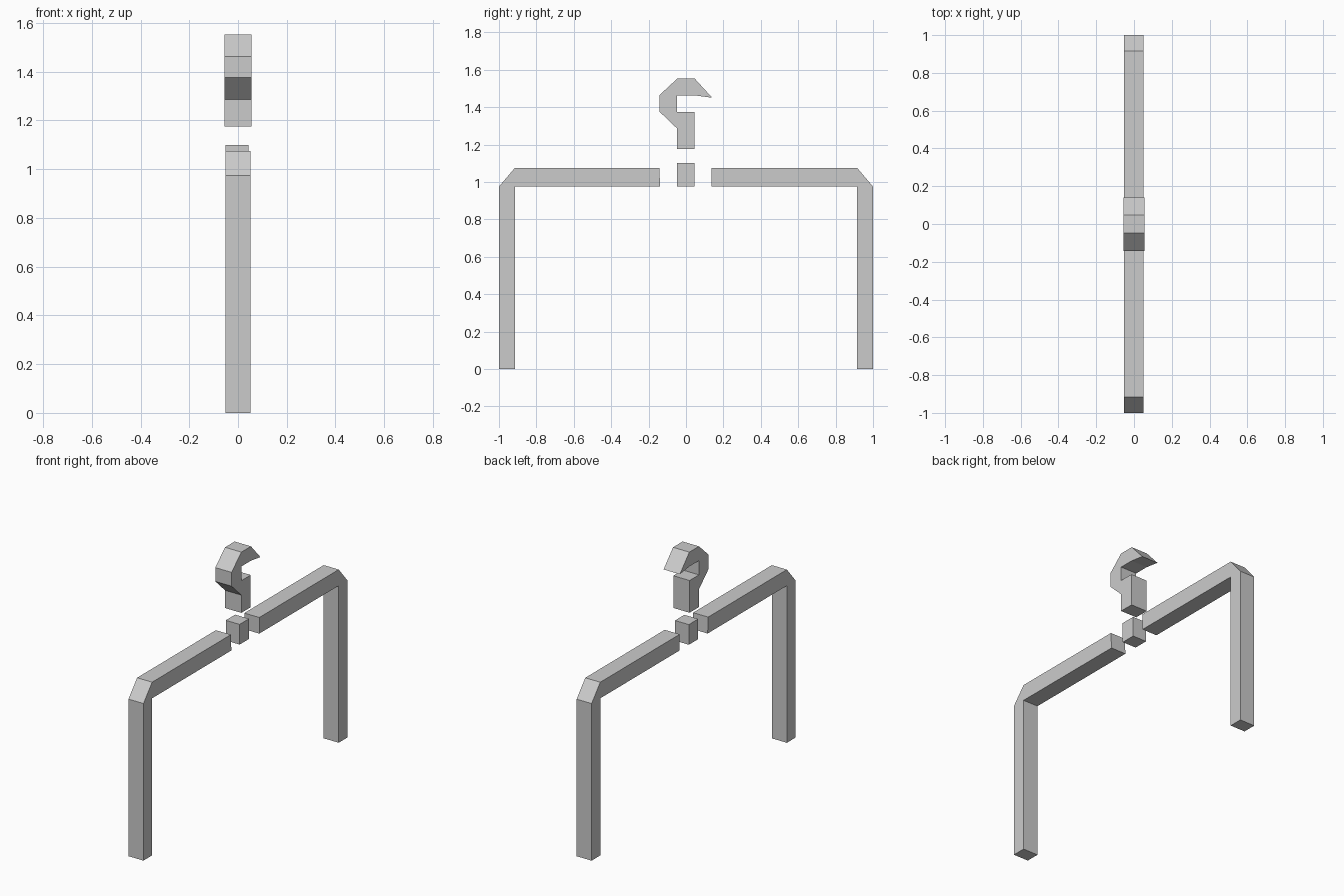
import bpy, bmesh

if "Cube" in bpy.data.objects:
    bpy.data.objects.remove(bpy.data.objects["Cube"])


def extrude_profile(name, points, x0, x1):
    """Solid made from a (y, z) outline, extruded along x."""
    bm = bmesh.new()
    face = bm.faces.new([bm.verts.new((x0, y, z)) for y, z in points])
    result = bmesh.ops.extrude_face_region(bm, geom=[face])
    moved = [v for v in result["geom"] if isinstance(v, bmesh.types.BMVert)]
    bmesh.ops.translate(bm, verts=moved, vec=(x1 - x0, 0, 0))
    bmesh.ops.recalc_face_normals(bm, faces=bm.faces)
    mesh = bpy.data.meshes.new(name)
    bm.to_mesh(mesh)
    bm.free()
    obj = bpy.data.objects.new(name, mesh)
    bpy.context.collection.objects.link(obj)
    return obj


# Two bent arms: upright leg, chamfered corner and horizontal bar
for name, side, end_low, end_top in (("front_arm", -1, 0.138, 0.143),
                                     ("back_arm", 1, 0.136, 0.136)):
    outline = [(1, 0), (1, 0.975), (0.915, 1.075), (end_top, 1.075),
               (end_low, 0.975), (0.915, 0.975), (0.915, 0)]
    extrude_profile(name, [(side * y, z) for y, z in outline], -0.052, 0.051)

# Small centre block between the arms
extrude_profile("centre_block",
                [(-0.047, 0.975), (0.045, 0.975), (0.045, 1.1), (-0.047, 1.1)],
                -0.051, 0.044)

# Hook with a square shank and a pointed tip
hook = [(-0.047, 1.175), (0.045, 1.175), (0.045, 1.375), (-0.047, 1.375),
        (-0.047, 1.463), (0.045, 1.463), (0.14, 1.45), (0.047, 1.552),
        (-0.047, 1.552), (-0.143, 1.463), (-0.143, 1.377), (-0.047, 1.285)]
extrude_profile("hook", hook, -0.056, 0.056)
